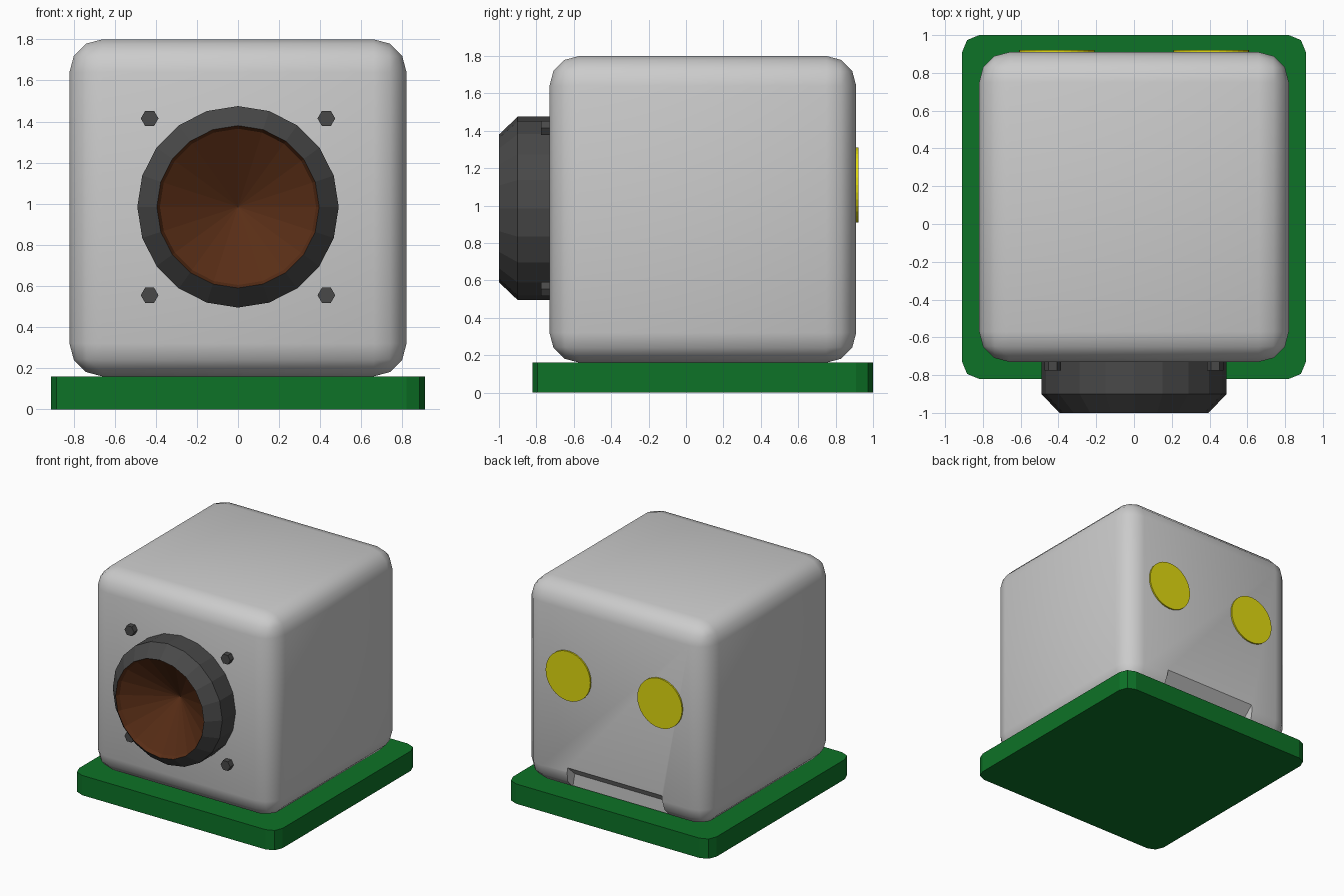
import bpy, bmesh
from math import pi, sin, cos

if "Cube" in bpy.data.objects:
    bpy.data.objects.remove(bpy.data.objects["Cube"])


def material(name, rgb):
    m = bpy.data.materials.new(name)
    m.diffuse_color = (*rgb, 1)
    m.use_nodes = True
    m.node_tree.nodes["Principled BSDF"].inputs["Base Color"].default_value = m.diffuse_color
    return m


GREEN = material("green", (0.004, 0.17, 0.02))
DARK = material("dark_grey", (0.065, 0.065, 0.065))
BROWN = material("brown", (0.10, 0.027, 0.008))
YELLOW = material("yellow", (0.75, 0.70, 0.005))


def finish(name, bm, mat=None):
    bmesh.ops.recalc_face_normals(bm, faces=bm.faces)
    mesh = bpy.data.meshes.new(name)
    bm.to_mesh(mesh)
    bm.free()
    obj = bpy.data.objects.new(name, mesh)
    bpy.context.collection.objects.link(obj)
    if mat:
        mesh.materials.append(mat)
    return obj


def rounded_box(name, lo, hi, radius, segments, mat=None, upright_only=False):
    bm = bmesh.new()
    bmesh.ops.create_cube(bm, size=1)
    for v in bm.verts:
        v.co = [(a + b) / 2 + c * (b - a) for a, b, c in zip(lo, hi, v.co)]
    edges = [e for e in bm.edges if not upright_only
             or abs(e.verts[0].co.z - e.verts[1].co.z) > 0.01]
    bmesh.ops.bevel(bm, geom=edges, offset=radius, offset_type='OFFSET',
                    segments=segments, profile=0.5, affect='EDGES')
    return finish(name, bm, mat)


def lathe(name, profile, x, z, sides, mat):
    """Turn (radius, y) points round an axis along y; radius 0 closes to a tip."""
    bm = bmesh.new()
    rings = []
    for r, y in profile:
        if r == 0:
            rings.append([bm.verts.new((x, y, z))] * sides)
        else:
            rings.append([bm.verts.new((x + r * cos(2 * pi * i / sides), y,
                                        z + r * sin(2 * pi * i / sides)))
                          for i in range(sides)])
    for a, b in zip(rings, rings[1:]):
        for i in range(sides):
            j = (i + 1) % sides
            bm.faces.new(list(dict.fromkeys((a[i], a[j], b[j], b[i]))))
    return finish(name, bm, mat)


# Base plate
rounded_box("base_plate", (-0.91, -0.82, 0), (0.91, 1.0, 0.16), 0.09, 2, GREEN, True)

# Cube housing
housing = rounded_box("housing", (-0.82, -0.73, 0.16), (0.82, 0.91, 1.80), 0.16, 3)

# Tapered connector recess cut into the lower back
bm = bmesh.new()
rings = []
for y, top, half in ((0.82, 0.28, 0.42), (0.93, 0.38, 0.42)):
    rings.append([bm.verts.new((x, y, z)) for x, z in
                  ((-half - 0.03, 0.1), (half + 0.03, 0.1), (half, top), (-half, top))])
a, b = rings
bm.faces.new(a)
bm.faces.new(b)
for i in range(4):
    j = (i + 1) % 4
    bm.faces.new((a[i], a[j], b[j], b[i]))
cutter = finish("recess_cutter", bm)
cutter.hide_render = True
cutter.hide_set(True)
cut = housing.modifiers.new("recess", 'BOOLEAN')
cut.operation = 'DIFFERENCE'
cut.solver = 'EXACT'
cut.object = cutter
bpy.context.view_layer.objects.active = housing
housing.select_set(True)
bpy.ops.object.modifier_apply(modifier=cut.name)
bpy.data.objects.remove(cutter)
bpy.ops.object.shade_smooth_by_angle(angle=0.65)

# Lens barrel with chamfered rim, and the conical lens inside it
lathe("lens_barrel", [(0.49, -0.72), (0.49, -0.90), (0.395, -1.0)], 0, 0.985, 20, DARK)
lathe("lens_cone", [(0.395, -1.0), (0.38, -0.97), (0, -0.735)], 0, 0.985, 20, BROWN)

# Hexagonal bolts round the lens, round contacts on the back
for sx in (-1, 1):
    for sz in (-1, 1):
        lathe("bolt", [(0.043, -0.72), (0.043, -0.775), (0, -0.775)],
              sx * 0.43, 0.985 + sz * 0.43, 6, DARK)
    lathe("back_disc", [(0.2, 0.89), (0.2, 0.922), (0, 0.922)], sx * 0.41, 1.11, 32, YELLOW)
